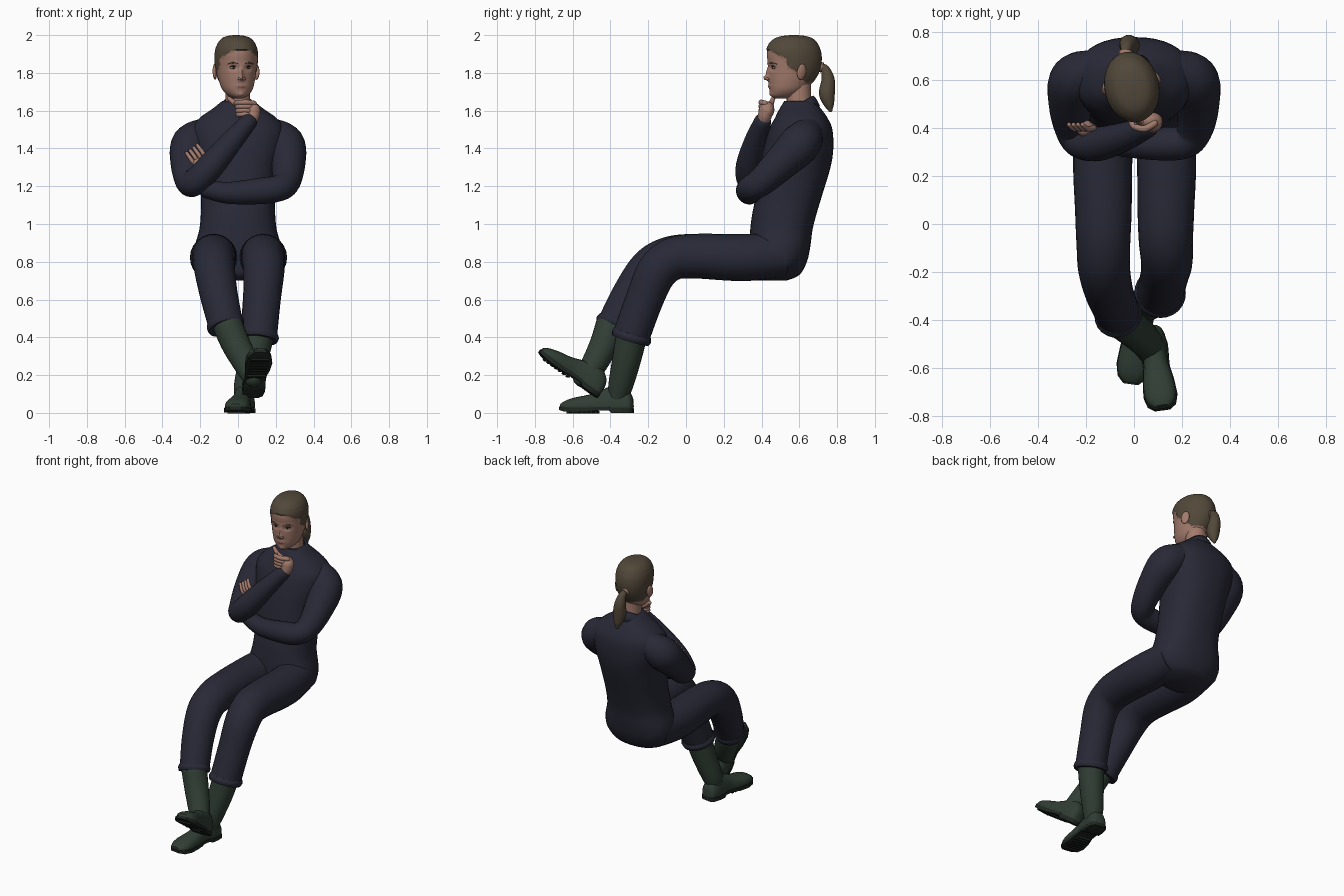
import bpy, bmesh, math
from mathutils import Vector, Matrix

if "Cube" in bpy.data.objects:
    bpy.data.objects.remove(bpy.data.objects["Cube"])

def material(name, c):
    m = bpy.data.materials.new(name)
    m.diffuse_color = (*c, 1)
    m.use_nodes = True
    m.node_tree.nodes["Principled BSDF"].inputs["Base Color"].default_value = m.diffuse_color
    return m

NAVY = material("navy cloth", (0.021, 0.022, 0.037))
BOOT = material("green rubber", (0.03, 0.048, 0.034))
SOLE = material("dark sole", (0.014, 0.02, 0.016))
SKIN = material("skin", (0.36, 0.195, 0.15))
LIPS = material("lips", (0.27, 0.125, 0.10))
HAIR = material("brown hair", (0.085, 0.065, 0.042))
WHITE = material("eye white", (0.42, 0.38, 0.36))
DARK = material("dark iris", (0.02, 0.015, 0.012))
GREY = material("grey buckle", (0.35, 0.36, 0.35))

def spline(pts, k):
    """Catmull-Rom through tuples of any size."""
    out, n = [], len(pts)
    for i in range(n - 1):
        q = [pts[max(i - 1, 0)], pts[i], pts[i + 1], pts[min(i + 2, n - 1)]]
        for s in range(k):
            t = s / k
            out.append(tuple(0.5 * (2*b + (c - a)*t + (2*a - 5*b + 4*c - d)*t*t + (3*b - a - 3*c + d)*t**3)
                             for a, b, c, d in zip(*q)))
    return out + [tuple(pts[-1])]

def loft(name, rings, mat, matrix=None, closed=True):
    bm = bmesh.new()
    vs = [[bm.verts.new(p) for p in r] for r in rings]
    n = len(rings[0])
    for a, b in zip(vs, vs[1:]):
        for i in range(n if closed else n - 1):
            j = (i + 1) % n
            bm.faces.new((a[i], a[j], b[j], b[i]))
    if closed:
        bm.faces.new(vs[0])
        bm.faces.new(vs[-1])
    if matrix:
        bm.transform(matrix)
    bmesh.ops.recalc_face_normals(bm, faces=bm.faces)
    me = bpy.data.meshes.new(name)
    bm.to_mesh(me)
    bm.free()
    me.materials.append(mat)
    ob = bpy.data.objects.new(name, me)
    bpy.context.collection.objects.link(ob)
    return ob

def tube(name, pts, mat, n=24, k=6, rounded=True, matrix=None):
    """Round limb through (x, y, z, radius) points."""
    s = spline(pts, k)
    P = [Vector(p[:3]) for p in s]
    R = [p[3] for p in s]
    T = [(P[min(i + 1, len(P) - 1)] - P[max(i - 1, 0)]).normalized() for i in range(len(P))]
    u = T[0].orthogonal().normalized()
    rings = []
    for i, (p, r, t) in enumerate(zip(P, R, T)):
        u = (u - t * u.dot(t)).normalized()
        v = t.cross(u)
        circle = lambda c, q: [c + (u*math.cos(a) + v*math.sin(a)) * q
                               for a in (2*math.pi*j/n for j in range(n))]
        end = [(math.cos(a), math.sin(a)) for a in (0.35, 0.7, 1.05, 1.4)] if rounded else []
        if i == 0:
            rings += [circle(p - t*r*d, r*c) for c, d in reversed(end)]
        rings.append(circle(p, r))
        if i == len(P) - 1:
            rings += [circle(p + t*r*d, r*c) for c, d in end]
    return loft(name, rings, mat, matrix)

def blob(name, loc, scale, mat, rot=(0, 0, 0), matrix=None):
    bm = bmesh.new()
    bmesh.ops.create_uvsphere(bm, u_segments=20, v_segments=12, radius=1)
    m = Matrix.LocRotScale(Vector(loc), None, None)
    for i, ax in enumerate("XYZ"):
        m = m @ Matrix.Rotation(rot[i], 4, ax)
    bm.transform((matrix or Matrix()) @ m @ Matrix.Diagonal((*scale, 1)))
    me = bpy.data.meshes.new(name)
    bm.to_mesh(me)
    bm.free()
    me.materials.append(mat)
    bpy.context.collection.objects.link(bpy.data.objects.new(name, me))

# Torso: z, centre y, half depth, half width
torso = [(0.70, .46, .07, .09), (0.73, .47, .13, .17), (0.80, .485, .155, .225), (0.88, .495, .163, .228),
         (0.97, .505, .165, .205), (1.05, .52, .17, .197), (1.15, .545, .175, .197), (1.3, .578, .187, .21),
         (1.4, .595, .185, .235), (1.5, .607, .168, .245), (1.56, .61, .14, .205), (1.61, .605, .11, .135),
         (1.65, .60, .08, .085)]
def sect(z, yc, hy, hx, n=40):
    f = lambda c: math.copysign(abs(c) ** 0.85, c)
    return [(hx*f(math.cos(2*math.pi*i/n)), yc + hy*f(math.sin(2*math.pi*i/n)), z) for i in range(n)]
loft("torso", [sect(*s) for s in spline(torso, 4)], NAVY)

# Open shirt collar
band = lambda r, z: [(r*math.sin(a), .592 + r*math.cos(a), z + .045*math.cos(a) - .02*(abs(a) > 2.5))
                     for a in (math.radians(d) for d in range(-168, 169, 8))]
collar = loft("collar", [band(.083, 1.635), band(.1, 1.615), band(.117, 1.58)], NAVY, closed=False)
collar.modifiers.new("thickness", "SOLIDIFY").thickness = 0.01

# Sleeves: shared upper arm, different forearms
def upper(s):
    return [(s*.17, .64, 1.475, .09), (s*.245, .60, 1.42, .108), (s*.265, .50, 1.32, .092), (s*.255, .40, 1.225, .076)]
tube("right_sleeve", upper(-1) + [(-.225, .345, 1.225, .07), (-.15, .335, 1.30, .072), (-.04, .365, 1.43, .06),
                                  (.055, .405, 1.54, .046)], NAVY)
tube("left_sleeve", upper(1) + [(.215, .345, 1.19, .07), (.12, .335, 1.175, .07), (-.05, .34, 1.165, .058),
                                (-.16, .36, 1.185, .05)], NAVY)

# Right hand under the chin
tube("right_wrist", [(.04, .40, 1.52, .034), (.075, .415, 1.565, .036), (.08, .425, 1.60, .04)], SKIN, 16)
blob("right_palm", (.07, .432, 1.605), (.052, .036, .042), SKIN, (0, .5, 0))
for i in range(4):
    z = 1.638 - i*.021
    tube("right_finger", [(.085, .42, z, .015), (.045, .398, z + .006, .0145), (.0, .408, z + .004, .013),
                          (-.012 + i*.008, .435, z - .002, .012)], SKIN, 12, 4)
tube("right_thumb", [(.05, .45, 1.61, .017), (-.01, .45, 1.635, .015), (-.048, .462, 1.665, .011)], SKIN, 12, 4)

# Left hand resting on the right upper arm
tube("left_palm", [(-.15, .37, 1.20, .032), (-.185, .385, 1.27, .038), (-.205, .40, 1.315, .036)], SKIN, 16)
for i in range(4):
    dx, dz = i*.019, i*.014
    tube("left_finger", [(-.225 + dx, .40, 1.305 + dz, .0115), (-.25 + dx, .398, 1.345 + dz, .011),
                         (-.272 + dx, .415, 1.375 + dz, .009)], SKIN, 12, 4)

# Trouser legs with rolled cuffs
tube("right_trouser_leg", [(-.11, .52, .835, .118), (-.13, .3, .822, .124), (-.128, .05, .83, .118),
     (-.128, -.09, .82, .112), (-.124, -.195, .76, .108), (-.1, -.295, .62, .1), (-.062, -.385, .455, .092)], NAVY, rounded=False)
tube("left_trouser_leg", [(.11, .52, .835, .118), (.135, .3, .822, .124), (.133, .05, .83, .118),
     (.133, -.07, .815, .113), (.137, -.155, .745, .108), (.126, -.22, .6, .1), (.108, -.292, .40, .098)], NAVY, rounded=False)
tube("right_cuff", [(-.07, -.372, .485, .095), (-.066, -.38, .468, .101), (-.061, -.389, .45, .096)], NAVY, rounded=False)
tube("left_cuff", [(.111, -.282, .425, .1), (.109, -.288, .405, .108), (.107, -.294, .385, .102)], NAVY, rounded=False)

# Rubber boots: y, half width, height, underside
last = [(.078, .03, .075, 0), (.062, .05, .11, 0), (.02, .057, .14, 0), (-.03, .055, .145, .0), (-.045, .054, .14, .014),
        (-.1, .053, .118, .013), (-.16, .062, .096, .004), (-.23, .067, .082, .003), (-.28, .056, .066, .008),
        (-.308, .03, .048, .016)]
def boot(side, m, shaft):
    tube(side + "_boot_shaft", shaft, BOOT, rounded=True)
    rings = []
    for y, w, h, z0 in spline(last, 3):
        ring = []
        for i in range(24):
            c, s = math.cos(math.pi*i/12), math.sin(math.pi*i/12)
            z = .035 + (h - .035)*s if s > 0 else .035 - .02*abs(s)**.5
            ring.append((w*math.copysign(abs(c)**.8, c), y, z))
        rings.append(ring)
    loft(side + "_boot_foot", rings, BOOT, m)
    loft(side + "_boot_sole", [[(-w*1.06, y*1.02, z0), (w*1.06, y*1.02, z0), (w*1.06, y*1.02, z0*.6 + .024),
                               (-w*1.06, y*1.02, z0*.6 + .024)] for y, w, h, z0 in last], SOLE, m)
    for i in range(7):      # tread bars
        y = -.12 - i*.025
        loft(side + "_tread", [[(x, y + d, z) for d, z in ((0, -.002), (.012, -.002), (.012, .01), (0, .01))]
                               for x in (-.048, .048)], SOLE, m)

def place(loc, yaw, pitch):
    return Matrix.Translation(loc) @ Matrix.Rotation(yaw, 4, 'Z') @ Matrix.Rotation(-pitch, 4, 'X')
boot("left", place((.03, -.358, 0), -.14, 0),
     [(.107, -.29, .40, .082), (.08, -.315, .28, .076), (.045, -.345, .15, .066), (.033, -.36, .09, .055)])
boot("right", place((.085, -.535, .125), .14, .62),
     [(-.052, -.40, .46, .08), (-.01, -.435, .36, .076), (.05, -.492, .25, .068), (.078, -.545, .19, .055)])
blob("boot_buckle", (-.02, -.494, .385), (.009, .005, .009), GREY)

# Head, turned a little to its left
HM = Matrix.Translation((-.01, .575, 0)) @ Matrix.Rotation(.2, 4, 'Z')
skull = [(1.664, .105, .0, .022), (1.68, .126, .03, .052), (1.71, .135, .065, .078), (1.75, .139, .095, .092),
         (1.80, .142, .125, .102), (1.85, .143, .138, .108), (1.90, .148, .138, .109), (1.94, .14, .126, .101),
         (1.975, .108, .098, .077), (1.99, .07, .062, .05), (1.996, .02, .015, .014)]
bumps = [(0, 1.773, .013, .013, .026), (0, 1.80, .011, .025, .012), (.04, 1.826, .018, .012, -.012),
         (.04, 1.848, .028, .008, .004), (0, 1.728, .022, .007, .007), (0, 1.685, .02, .012, .006)]
hairline = [(-.2, 1.925), (-.14, 1.92), (-.11, 1.90), (-.07, 1.875), (-.055, 1.83), (.0, 1.80), (.04, 1.75), (.2, 1.74)]
def is_hair(y, z):
    for (a, p), (b, q) in zip(hairline, hairline[1:]):
        if a <= y <= b:
            return z > p + (q - p)*(y - a)/(b - a)
rings = []
for z, f, b, w in spline(skull, 7):
    ring = []
    for i in range(72):
        a = 2*math.pi*i/72
        x, y = w*math.sin(a), (b - f)/2 - (f + b)/2*math.cos(a)
        if y < -.03:
            y -= sum(d*math.exp(-((abs(x) - x0)/sx)**2 - ((z - z0)/sz)**2) for x0, z0, sx, sz, d in bumps)
        if is_hair(y, z):
            x, y = x*1.04, y*1.04
        ring.append((x, y, z + (.004 if z > 1.95 else 0)))
    rings.append(ring)
head = loft("head", rings, SKIN)
head.data.materials.append(HAIR)
head.data.materials.append(LIPS)
for p in head.data.polygons:
    x, y, z = p.center
    if is_hair(y, z):
        p.material_index = 1
    elif y < -.1 and abs(z - 1.729) < .009*(1 - (x/.03)**2):
        p.material_index = 2
head.data.transform(HM)
tube("neck", [(0, .615, 1.54, .075), (0, .60, 1.64, .066), (-.005, .595, 1.76, .066)], SKIN)

# Eyes, brows and ears
for s in (-1, 1):
    blob("eye", (s*.04, -.117, 1.827), (.017, .011, .0075), WHITE, matrix=HM)
    blob("iris", (s*.04, -.1245, 1.827), (.007, .005, .007), DARK, matrix=HM)
    tube("eyelid", [(s*.022, -.128, 1.83, .0025), (s*.04, -.128, 1.836, .003), (s*.06, -.112, 1.829, .0025)], DARK, 8, 4, matrix=HM)
    tube("eyebrow", [(s*.02, -.141, 1.849, .003), (s*.045, -.132, 1.854, .0035), (s*.068, -.111, 1.847, .0025)], HAIR, 8, 4, matrix=HM)
    blob("nostril_wing", (s*.012, -.15, 1.768), (.009, .012, .007), SKIN, matrix=HM)
    blob("ear", (s*.112, .015, 1.805), (.011, .027, .042), SKIN, (-.15, 0, s*.35), HM)

# Ponytail and its tie
tube("ponytail", [(-.035, .70, 1.83, .02), (-.033, .735, 1.82, .024), (-.025, .752, 1.76, .036), (-.018, .746, 1.69, .042),
                  (-.014, .757, 1.635, .028), (-.012, .764, 1.605, .012)], HAIR)
tube("hair_tie", [(-.035, .706, 1.833, .027), (-.034, .722, 1.828, .028)], SKIN, 20, 2, rounded=False)

# Smooth shading everywhere, keeping hard edges
bpy.ops.object.select_all(action='SELECT')
bpy.context.view_layer.objects.active = head
bpy.ops.object.shade_smooth_by_angle(angle=math.radians(45))
